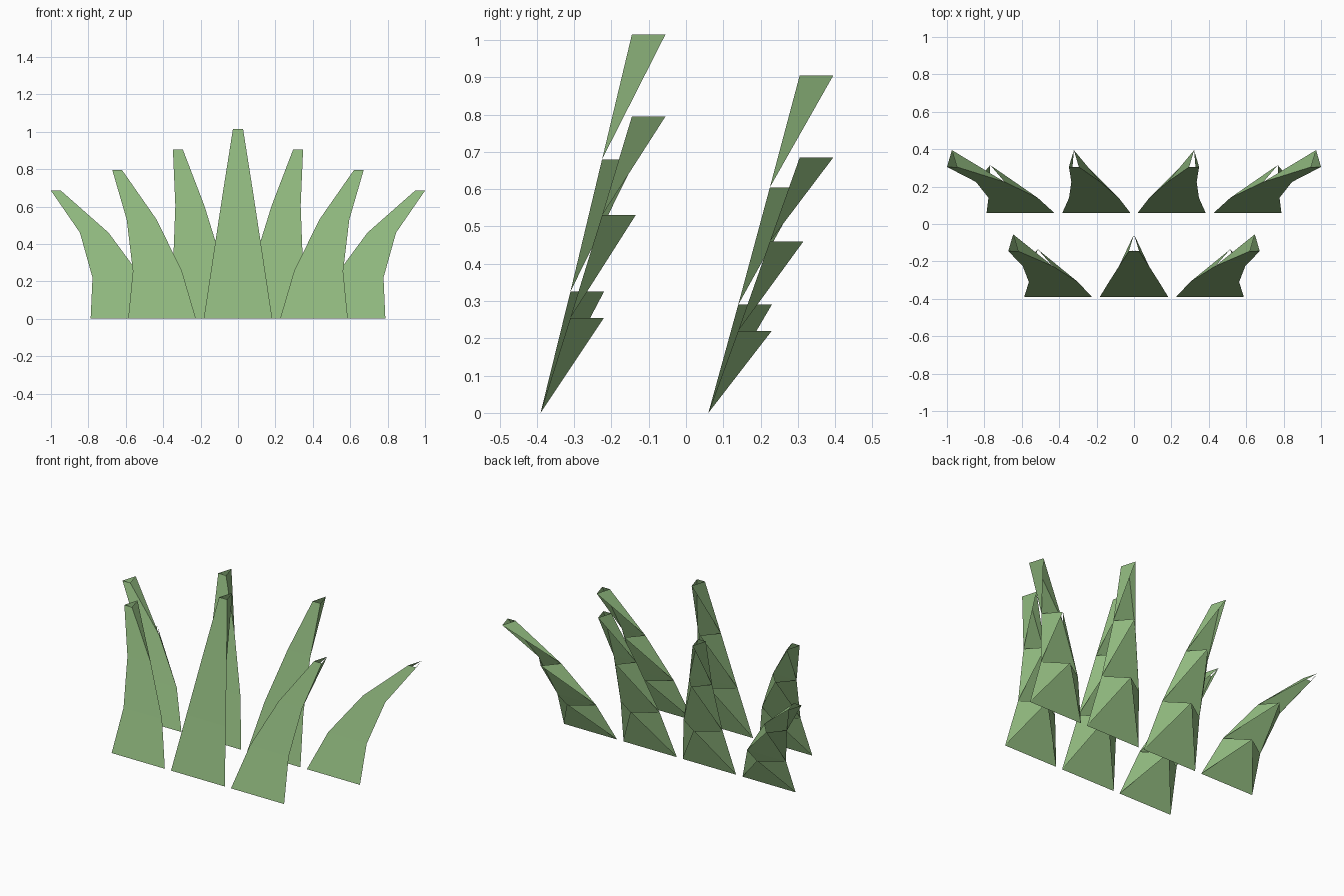
import bpy
import bmesh

cube = bpy.data.objects.get("Cube")
if cube:
    bpy.data.objects.remove(cube)

# One leaf green for every blade
green = bpy.data.materials.new("leaf_green")
green.use_nodes = True
color = (0.28, 0.485, 0.21, 1)
green.diffuse_color = color
green.node_tree.nodes["Principled BSDF"].inputs["Base Color"].default_value = color

LEAN = (0, 0.08, 0.165, 0.245)   # backward lean of each ring
RIDGE = 0.09                     # depth of the folded back ridge
FRONT_ROW, BACK_ROW = -0.39, 0.06


def blade(name, base_y, heights, outline):
    """Leaning blade: flat front strip, each section flaring back to an open ridge."""
    bm = bmesh.new()
    rings = []
    for z, lean, (left, right) in zip(heights, LEAN, outline):
        y = base_y + lean
        rings.append((bm.verts.new((left, y, z)), bm.verts.new((right, y, z))))
    for (a, b), (l, r) in zip(rings, rings[1:]):
        mid = (l.co + r.co) / 2
        mid.y += RIDGE
        peak = bm.verts.new(mid)
        bm.faces.new((a, b, r, l))
        bm.faces.new((a, l, peak))
        bm.faces.new((b, peak, r))
    mesh = bpy.data.meshes.new(name)
    bm.to_mesh(mesh)
    bm.free()
    mesh.materials.append(green)
    bpy.context.collection.objects.link(bpy.data.objects.new(name, mesh))


def blade_pair(name, base_y, heights, outline):
    blade("left_" + name, base_y, heights, outline)
    blade("right_" + name, base_y, heights, [(-r, -l) for l, r in outline])


# Front row: tall middle blade and a pair spreading outward
blade("middle_blade", FRONT_ROW, (0, 0.325, 0.68, 1.015),
      [(-0.183, 0.183), (-0.134, 0.134), (-0.08, 0.08), (-0.027, 0.027)])
blade_pair("front_blade", FRONT_ROW, (0, 0.255, 0.53, 0.795),
           [(0.225, 0.587), (0.30, 0.562), (0.435, 0.595), (0.62, 0.672)])

# Back row: upright inner pair and low outer pair
blade_pair("inner_back_blade", BACK_ROW, (0, 0.29, 0.605, 0.905),
           [(0.02, 0.383), (0.082, 0.347), (0.18, 0.335), (0.295, 0.348)])
blade_pair("outer_back_blade", BACK_ROW, (0, 0.22, 0.46, 0.685),
           [(0.427, 0.788), (0.515, 0.778), (0.692, 0.845), (0.947, 1.0)])
